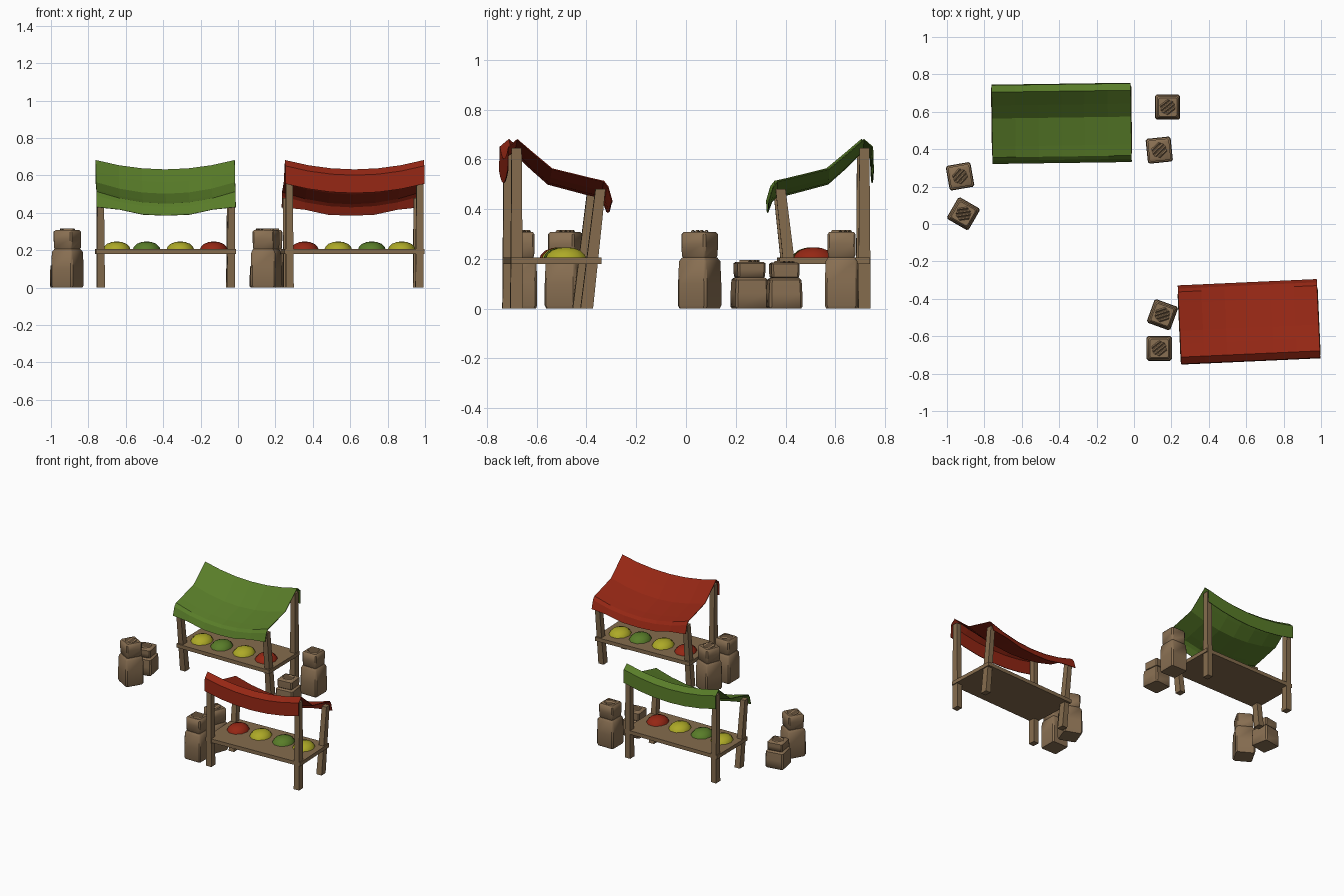
import bpy, bmesh, math
from mathutils import Matrix, Vector

if "Cube" in bpy.data.objects:
    bpy.data.objects.remove(bpy.data.objects["Cube"])


def mat(name, c):
    m = bpy.data.materials.new(name)
    m.diffuse_color = (*c, 1)
    m.use_nodes = True
    m.node_tree.nodes["Principled BSDF"].inputs["Base Color"].default_value = m.diffuse_color
    return m


WOOD = mat("wood brown", (0.235, 0.15, 0.075))
SACK = mat("sack tan", (0.25, 0.16, 0.085))
GREEN = mat("green", (0.10, 0.205, 0.022))
RED = mat("red", (0.30, 0.02, 0.007))
YELLOW = mat("yellow", (0.42, 0.40, 0.02))


def add(name, verts, faces, m, frame, smooth=False):
    me = bpy.data.meshes.new(name)
    me.from_pydata(verts, [], faces)
    bm = bmesh.new()
    bm.from_mesh(me)
    bmesh.ops.recalc_face_normals(bm, faces=bm.faces)
    bm.to_mesh(me)
    bm.free()
    me.materials.append(m)
    ob = bpy.data.objects.new(name, me)
    bpy.context.collection.objects.link(ob)
    ob.matrix_world = frame
    if smooth:
        bpy.context.view_layer.objects.active = ob
        ob.select_set(True)
        bpy.ops.object.shade_smooth_by_angle(angle=math.radians(40))
        ob.select_set(False)
    return ob


def loft(rings):
    """Closed skin through rings of equal point count, capped at both ends."""
    n = len(rings[0])
    verts = [p for r in rings for p in r]
    faces = [(i * n + j, i * n + (j + 1) % n, (i + 1) * n + (j + 1) % n, (i + 1) * n + j)
             for i in range(len(rings) - 1) for j in range(n)]
    faces += [tuple(range(n))[::-1], tuple(range(len(verts) - n, len(verts)))]
    return verts, faces


def rect(cx, cy, z, hx, hy):
    return [(cx - hx, cy - hy, z), (cx + hx, cy - hy, z), (cx + hx, cy + hy, z), (cx - hx, cy + hy, z)]


def place(x, y, deg):
    return Matrix.Translation((x, y, 0)) @ Matrix.Rotation(math.radians(deg), 4, 'Z')


def stall(tag, frame, cloth):
    # sagging cloth canopy: rows of (y, height at ends, sag at middle)
    rows = [(-0.212, 0.43, 0.045), (-0.195, 0.49, 0.06), (-0.178, 0.512, 0.065),
            (-0.12, 0.525, 0.065), (0.03, 0.562, 0.062), (0.10, 0.62, 0.058), (0.17, 0.68, 0.05),
            (0.205, 0.65, 0.05), (0.208, 0.555, 0.05)]
    cols = 6
    verts, faces = [], []
    for k, (y, z, sag) in enumerate(rows):
        for i in range(cols + 1):
            t = 2 * i / cols - 1
            lift = 0.012 if k == 0 and 0.5 < abs(t) < 0.9 else 0
            verts.append((0.372 * t, y, z - sag * (1 - t * t) + lift))
    w = cols + 1
    for k in range(len(rows) - 1):
        for i in range(cols):
            faces.append((k * w + i, k * w + i + 1, (k + 1) * w + i + 1, (k + 1) * w + i))
    ob = add(tag + "_canopy", verts, faces, cloth, frame)
    s = ob.modifiers.new("thickness", 'SOLIDIFY')
    s.thickness = 0.004
    s.offset = 0
    # posts: upright at the back, leaning forward at the front
    for sx, side in ((-1, "left"), (1, "right")):
        for end, y0, y1, top in (("back", 0.172, 0.172, 0.645), ("front", -0.11, -0.165, 0.48)):
            add(f"{tag}_{end}_{side}_post",
                *loft([rect(sx * 0.347, y0, 0, 0.021, 0.025), rect(sx * 0.35, y1, top, 0.018, 0.02)]),
                WOOD, frame)
    # counter board
    add(tag + "_counter", *loft([rect(0, 0.013, z, 0.375, 0.182) for z in (0.179, 0.206)]), WOOD, frame)
    # heaps of produce
    for i, (x, m) in enumerate(zip((-0.262, -0.102, 0.078, 0.257), (YELLOW, GREEN, YELLOW, RED))):
        rings = [[(x + r * 0.074 * math.cos(a), -0.03 + r * 0.085 * math.sin(a), z)
                  for a in (math.tau * j / 10 for j in range(10))]
                 for r, z in ((1, 0.203), (0.93, 0.217), (0.7, 0.234), (0.35, 0.244), (0.08, 0.246))]
        add(f"{tag}_produce_heap_{i + 1}", *loft(rings), m, frame, True)


def sack(i, x, y, deg, k):
    """Square sack with a gathered neck; k scales its height."""
    frame = place(x, y, deg)

    def ring(z, a):
        b = a * 0.86
        return [(px, py, z * k) for px, py in
                ((a, -b), (a, b), (b, a), (-b, a), (-a, b), (-a, -b), (-b, -a), (b, -a))]
    body = [ring(*p) for p in ((0, 0.062), (0.012, 0.067), (0.1, 0.067), (0.19, 0.064), (0.206, 0.054))]
    neck = [ring(*p) for p in ((0.2, 0.048), (0.212, 0.055), (0.26, 0.057), (0.298, 0.057), (0.308, 0.049))]
    add(f"sack_{i}_body", *loft(body), SACK, frame, True)
    add(f"sack_{i}_neck", *loft(neck), SACK, frame, True)
    # diagonal creases on top
    verts, faces = [], []
    for j in range(9):
        u = -0.036 + 0.009 * j
        half = 0.042 - abs(u) * 0.5
        z = 0.308 * k + (0.007 if j % 2 else -0.003)
        verts += [(u, -half, z), (u, half, z)]
        if j:
            faces.append((2 * j - 2, 2 * j, 2 * j + 1, 2 * j - 1))
    add(f"sack_{i}_creases", verts, faces, SACK, frame @ Matrix.Rotation(math.radians(-52), 4, 'Z'))


stall("green_stall", place(-0.387, 0.54, 0.8), GREEN)
stall("red_stall", place(0.615, -0.525, 182.6), RED)

for n, (sx, sy, deg, k) in enumerate([
        (-0.93, 0.255, 10, 0.61), (-0.912, 0.055, -30, 1), (0.18, 0.625, 0, 1),
        (0.135, 0.395, 6, 0.6), (0.152, -0.485, -20, 1), (0.135, -0.665, 0, 1)]):
    sack(n + 1, sx, sy, deg, k)
